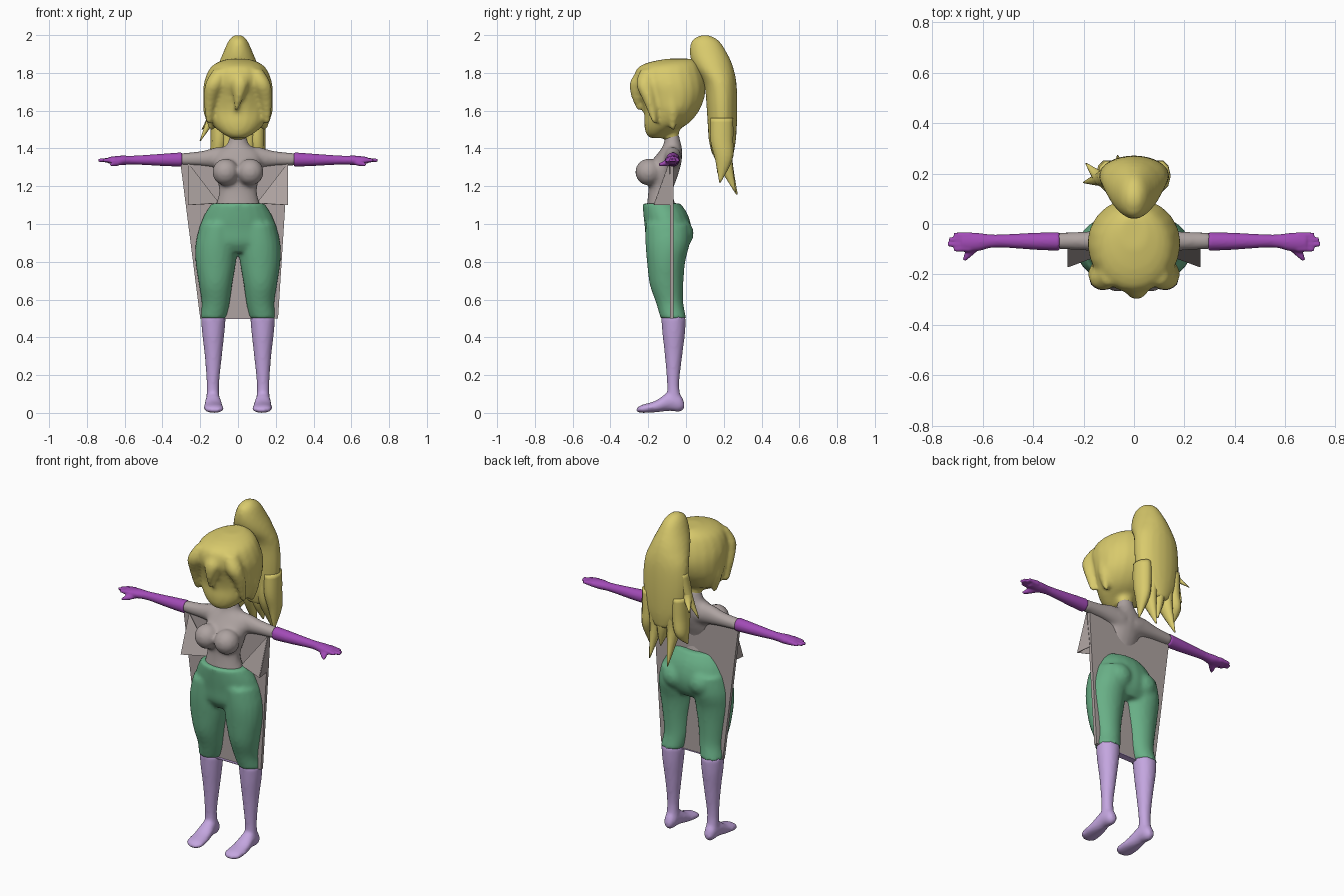
import bpy
import bmesh
import math
from mathutils import Vector

if "Cube" in bpy.data.objects:
    bpy.data.objects.remove(bpy.data.objects["Cube"], do_unlink=True)


def material(name, *rgb):
    mat = bpy.data.materials.new(name)
    mat.use_nodes = True
    mat.diffuse_color = (*rgb, 1)
    mat.node_tree.nodes["Principled BSDF"].inputs["Base Color"].default_value = (*rgb, 1)
    return mat


YELLOW = material("hair yellow", .69, .59, .15)
GREY = material("warm grey", .42, .365, .355)
GREEN = material("trouser green", .14, .43, .24)
PURPLE = material("glove purple", .36, .07, .47)
LILAC = material("stocking lilac", .55, .38, .74)

# Each section is (position, low a, high a, low b, high b) along the loft axis
PLACE = {
    "X": lambda t, a, b: (t, a, b),
    "Y": lambda t, a, b: (a, t, b),
    "Z": lambda t, a, b: (a, b, t),
}


def refine(sections, steps=4):
    """Smoothly interpolate the sections."""
    pts = [Vector(s) for s in sections]
    pts = [pts[0]] + pts + [pts[-1]]
    out = []
    for p, q, r, s in zip(pts, pts[1:], pts[2:], pts[3:]):
        for k in range(steps):
            u = k / steps
            out.append(q + (r - p) * u / 2 + (p * 2 - q * 5 + r * 4 - s) * u * u / 2
                       + (q * 3 - p - r * 3 + s) * u ** 3 / 2)
    return out + [pts[-1]]


def loft(bm, axis, sections, side=1, sides=20):
    rings = []
    for t, a, c, b, d in refine(sections):
        ring = []
        for i in range(sides):
            ang = math.tau * i / sides
            x, y, z = PLACE[axis](t, (a + c) / 2 + (c - a) / 2 * math.cos(ang),
                                  (b + d) / 2 + (d - b) / 2 * math.sin(ang))
            ring.append(bm.verts.new((x * side, y, z)))
        rings.append(ring)
    for low, high in zip(rings, rings[1:]):
        for i in range(sides):
            j = (i + 1) % sides
            bm.faces.new((low[i], low[j], high[j], high[i]))
    bm.faces.new(rings[0])
    bm.faces.new(rings[-1])


def central(rows):
    """Rows of (height, half width, front, back) become symmetric sections."""
    return [(z, -w, w, f, b) for z, w, f, b in rows]


def lock(bm, path, radii, flat=1):
    """A tapering lock of hair running down through the path points."""
    loft(bm, "Z", [(z, x - r, x + r, y - r * flat, y + r * flat)
                   for (x, y, z), r in zip(path, radii)], sides=10)


def ball(bm, centre, radius):
    made = bmesh.ops.create_uvsphere(bm, u_segments=20, v_segments=12, radius=radius)
    bmesh.ops.translate(bm, verts=made["verts"], vec=centre)


def finish(bm, name, mat, voxel=None, smooth=True):
    bmesh.ops.recalc_face_normals(bm, faces=bm.faces)
    mesh = bpy.data.meshes.new(name)
    bm.to_mesh(mesh)
    bm.free()
    obj = bpy.data.objects.new(name, mesh)
    bpy.context.collection.objects.link(obj)
    mesh.materials.append(mat)
    for face in mesh.polygons:
        face.use_smooth = smooth
    if voxel:
        fuse = obj.modifiers.new("Fuse", "REMESH")
        fuse.mode = "VOXEL"
        fuse.voxel_size = voxel
        fuse.use_smooth_shade = True
        soft = obj.modifiers.new("Soften", "SMOOTH")
        soft.factor = .5
        soft.iterations = 4
    return obj


def panel(name, corners, mat, thickness=.004):
    bm = bmesh.new()
    bm.faces.new([bm.verts.new(c) for c in corners])
    obj = finish(bm, name, mat, smooth=False)
    solid = obj.modifiers.new("Thickness", "SOLIDIFY")
    solid.thickness = thickness
    solid.offset = 0


# Torso with bust, neck and bare upper arms
bm = bmesh.new()
loft(bm, "Z", central([(1.08, .125, -.21, -.05), (1.17, .1, -.2, -.07),
                       (1.25, .115, -.2, -.045), (1.32, .125, -.19, -.025),
                       (1.38, .115, -.145, -.02), (1.42, .06, -.12, -.025),
                       (1.48, .042, -.11, -.04)]))
for s in (1, -1):
    ball(bm, (s * .065, -.198, 1.275), .071)
    loft(bm, "X", [(.04, -.13, -.02, 1.28, 1.41), (.12, -.115, -.025, 1.295, 1.405),
                   (.2, -.105, -.03, 1.305, 1.385), (.305, -.1, -.035, 1.308, 1.376)], s)
finish(bm, "torso", GREY, .012)

# Trousers: hips, seat and thighs fused together
bm = bmesh.new()
loft(bm, "Z", central([(1.11, .14, -.23, -.03), (1.05, .178, -.226, .01),
                       (.97, .207, -.217, .03), (.9, .21, -.21, .02),
                       (.85, .15, -.18, -.01)]))
for s in (1, -1):
    ball(bm, (s * .085, -.043, .95), .084)
    loft(bm, "Z", [(.5, .062, .2, -.135, .002), (.58, .044, .192, -.158, -.014),
                   (.68, .03, .207, -.192, -.014), (.8, .01, .225, -.207, -.004),
                   (.9, .002, .224, -.215, .02), (1, .005, .2, -.215, .02)], s)
finish(bm, "trousers", GREEN, .012)

# Stockings and gloves
for s, label in ((1, "left"), (-1, "right")):
    bm = bmesh.new()
    loft(bm, "Z", [(.51, .064, .197, -.132, 0), (.42, .072, .19, -.125, -.005),
                   (.3, .085, .176, -.112, -.02), (.15, .1, .166, -.1, -.036),
                   (.05, .095, .17, -.105, -.02)], s)
    loft(bm, "Y", [(-.262, .1, .145, .006, .025), (-.235, .076, .178, 0, .042),
                   (-.16, .08, .18, .003, .065), (-.09, .092, .172, .01, .11),
                   (-.035, .1, .167, .006, .1), (-.01, .115, .15, .02, .06)], s)
    finish(bm, label + "_stocking", LILAC, .01)

    bm = bmesh.new()
    loft(bm, "X", [(.295, -.107, -.032, 1.303, 1.38), (.4, -.102, -.035, 1.307, 1.372),
                   (.55, -.093, -.042, 1.315, 1.362), (.62, -.108, -.035, 1.312, 1.362),
                   (.685, -.108, -.035, 1.32, 1.355)], s)
    # Fingers, then the thumb pointing forward
    for i, tip in enumerate((.715, .74, .735, .715)):
        y = -.1 + .019 * i
        loft(bm, "X", [(.65, y - .012, y + .012, 1.322, 1.355),
                       (tip, y - .009, y + .009, 1.328, 1.346)], s, 10)
    loft(bm, "Y", [(-.145, .665, .68, 1.308, 1.322), (-.12, .635, .675, 1.305, 1.332),
                   (-.08, .595, .655, 1.312, 1.35)], s, 12)
    finish(bm, label + "_glove", PURPLE, .006)

# Head with cap of hair, fringe and side locks
bm = bmesh.new()
loft(bm, "Z", central([(1.875, .05, -.1, .03), (1.855, .11, -.2, .06),
                       (1.82, .152, -.262, .08), (1.75, .18, -.272, .1),
                       (1.68, .184, -.245, .1), (1.6, .174, -.222, .07),
                       (1.53, .14, -.222, .01), (1.48, .085, -.212, -.08),
                       (1.455, .04, -.19, -.12)]))
loft(bm, "Z", central([(1.56, .05, -.12, -.03), (1.44, .045, -.11, -.04)]))
lock(bm, [(0, -.2, 1.84), (.01, -.245, 1.76), (.005, -.262, 1.68), (-.01, -.25, 1.6)],
     (.03, .05, .03, .008))
for s in (1, -1):
    lock(bm, [(s * .09, -.2, 1.82), (s * .125, -.215, 1.74), (s * .15, -.19, 1.64),
              (s * .155, -.165, 1.53)], (.04, .05, .032, .012))
    lock(bm, [(s * .12, -.08, 1.72), (s * .145, -.07, 1.6), (s * .14, -.07, 1.5)],
         (.06, .04, .012))
finish(bm, "head", YELLOW, .012)

# Ponytail body
bm = bmesh.new()
loft(bm, "Z", central([(2, .02, .08, .12), (1.97, .05, .03, .175), (1.9, .082, .02, .22),
                       (1.83, .11, .04, .25), (1.74, .135, .095, .268),
                       (1.6, .14, .11, .272), (1.45, .12, .12, .265),
                       (1.36, .07, .14, .25)]))
finish(bm, "ponytail", YELLOW, .012)

# Ragged ends of the ponytail
bm = bmesh.new()
for x, tip_x, tip_y, tip_z in ((-.1, -.13, .17, 1.27), (-.05, -.065, .27, 1.155),
                               (0, .015, .22, 1.24), (.055, .06, .26, 1.17),
                               (.1, .115, .18, 1.22)):
    lock(bm, [(x, .19, 1.56), (x, .19, 1.44), ((x + tip_x) / 2, .2, 1.34),
              (tip_x, tip_y, tip_z)], (.045, .045, .034, .003), 1.4)
# Stray wisps on the right side
for x, y, z in ((-.2, .165, 1.44), (-.19, .24, 1.5)):
    lock(bm, [(-.1, .19, 1.7), (-.13, .18, 1.58), (x, y, z)], (.04, .03, .003))
finish(bm, "ponytail_ends", YELLOW)

# Flat cloth sheet running through the body, with angled flaps under the arms
panel("cloth_sheet", [(-.305, -.075, 1.325), (.262, -.075, 1.325), (.25, -.075, 1.1),
                      (.212, -.075, .5), (-.2, -.075, .5)], GREY, .02)
for s, label in ((1, "left"), (-1, "right")):
    panel(label + "_flap", [(s * .262, -.17, 1.1), (s * .262, -.09, 1.32),
                            (s * .1, -.11, 1.11)], GREY)
    panel(label + "_flap_side", [(s * .262, -.17, 1.1), (s * .262, -.09, 1.32),
                                 (s * .25, -.075, 1.1)], GREY)
panel("hem_strip", [(-.08, -.1, .498), (.08, -.1, .498), (.08, -.06, .498),
                    (-.08, -.06, .498)], LILAC)
